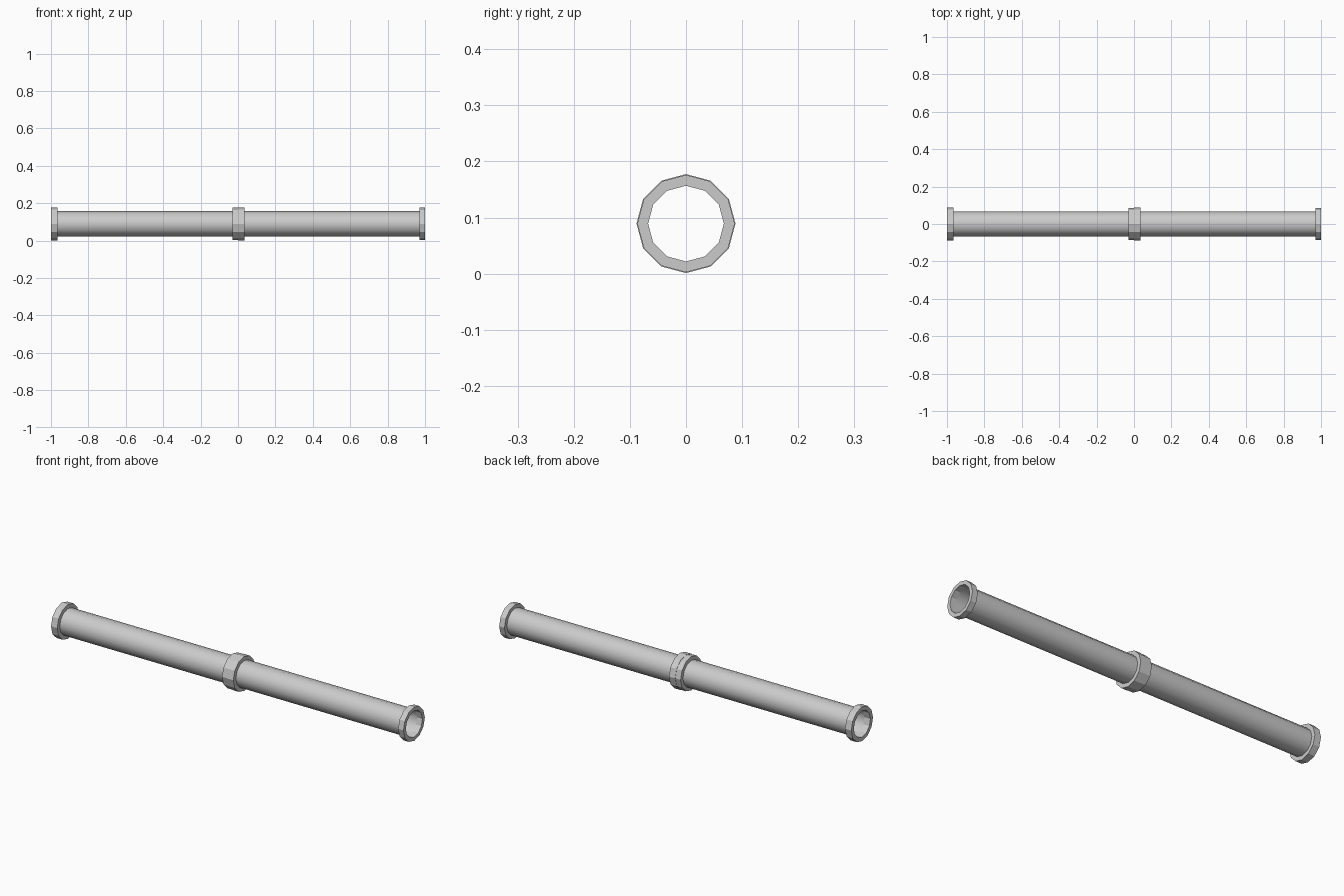
import bpy, bmesh
from math import sin, cos, tau

if "Cube" in bpy.data.objects:
    bpy.data.objects.remove(bpy.data.objects["Cube"])

SIDES = 12
AXIS_Z = 0.0892
PIPE_R = 0.0675


def lathe(name, profile, closed=False, smooth=False):
    """Revolve an (x, radius) profile around the pipe axis."""
    bm = bmesh.new()
    rings = []
    for x, r in profile:
        rings.append([bm.verts.new((x, r * sin(tau * i / SIDES),
                                    AXIS_Z + r * cos(tau * i / SIDES)))
                      for i in range(SIDES)])
    pairs = list(zip(rings, rings[1:]))
    if closed:
        pairs.append((rings[-1], rings[0]))
    for a, b in pairs:
        for i in range(SIDES):
            j = (i + 1) % SIDES
            face = bm.faces.new((a[i], b[i], b[j], a[j]))
            face.smooth = smooth
    bmesh.ops.recalc_face_normals(bm, faces=bm.faces)
    mesh = bpy.data.meshes.new(name)
    bm.to_mesh(mesh)
    bm.free()
    obj = bpy.data.objects.new(name, mesh)
    bpy.context.collection.objects.link(obj)
    return obj


def flange(name, x0, x1, radius):
    return lathe(name, [(x0, PIPE_R), (x0, radius), (x1, radius), (x1, PIPE_R)],
                 closed=True)


# two identical pipe lengths, each with a flange at both ends
for side, x in (("left", -1.0), ("right", 0.0)):
    flange(f"{side}_pipe_start_flange", x, x + 0.035, 0.0882)
    lathe(f"{side}_pipe_tube", [(x + 0.035, PIPE_R), (x + 0.97, PIPE_R)], smooth=True)
    flange(f"{side}_pipe_end_flange", x + 0.97, x + 1.0, 0.0868)
